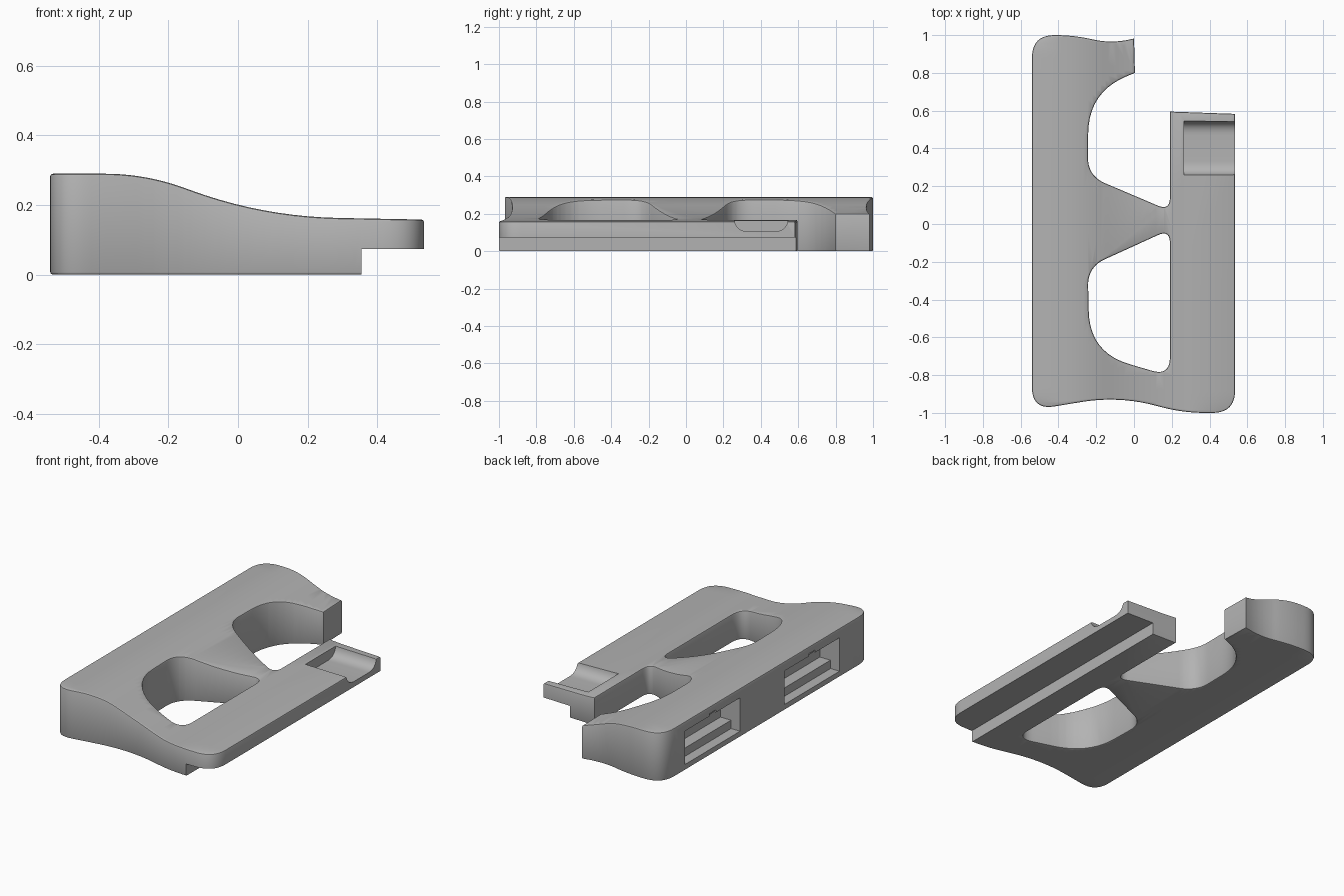
import bpy, bmesh
from mathutils import Vector, Matrix

if "Cube" in bpy.data.objects:
    bpy.data.objects.remove(bpy.data.objects["Cube"], do_unlink=True)

grey = bpy.data.materials.new("plain grey")
grey.use_nodes = True
grey.diffuse_color = (0.45, 0.45, 0.45, 1)
grey.node_tree.nodes["Principled BSDF"].inputs["Base Color"].default_value = (0.45, 0.45, 0.45, 1)


def rounded(points, closed=True, steps=10):
    """Round each corner of a polygon; every point is x, y, tangent length."""
    out, n = [], len(points)
    for i, (x, y, t) in enumerate(points):
        p = Vector((x, y))
        if t == 0 or (not closed and i in (0, n - 1)):
            out.append(p)
            continue
        a, b = (p + (Vector(points[j % n][:2]) - p).normalized() * t for j in (i - 1, i + 1))
        for k in range(steps + 1):
            s = k / steps
            out.append(a * (1 - s) ** 2 + p * 2 * s * (1 - s) + b * s * s)
    return out


def mesh_object(name, bm):
    bmesh.ops.recalc_face_normals(bm, faces=bm.faces)
    mesh = bpy.data.meshes.new(name)
    bm.to_mesh(mesh)
    bm.free()
    mesh.materials.append(grey)
    obj = bpy.data.objects.new(name, mesh)
    bpy.context.collection.objects.link(obj)
    return obj


def box(name, lo, hi):
    lo, hi = Vector(lo), Vector(hi)
    bm = bmesh.new()
    bmesh.ops.create_cube(bm, size=1, matrix=Matrix.Translation((lo + hi) / 2)
                          @ Matrix.Diagonal((hi - lo).to_4d()))
    return mesh_object(name, bm)


def cut(obj, cutter):
    mod = obj.modifiers.new("cut", 'BOOLEAN')
    mod.operation, mod.solver, mod.object = 'DIFFERENCE', 'EXACT', cutter
    bpy.context.view_layer.objects.active = obj
    bpy.ops.object.modifier_apply(modifier=mod.name)
    bpy.data.objects.remove(cutter, do_unlink=True)


# Plan outline with the open bay, and the closed window
outline = [(-.54, 1, .12), (-.32, 1, .1), (-.12, .955, .1), (0, .982, 0), (.005, .8, 0),
           (-.24, .7, .22), (-.245, .255, .1), (.19, .07, .07), (.19, .595, 0),
           (.535, .583, 0), (.535, -1, .12), (.26, -1, .12), (-.08, -.91, .2), (-.54, -.985, .12)]
window = [(-.245, -.228, .1), (.19, -.03, .07), (.19, -.805, .1), (-.235, -.68, .22)]
TOP, RIM = 0.29, 0.008

curve = bpy.data.curves.new("plan", 'CURVE')
curve.dimensions, curve.fill_mode = '2D', 'BOTH'
curve.extrude, curve.bevel_depth, curve.bevel_resolution = TOP / 2 - RIM, RIM, 1
curve.offset = -RIM
for loop in (outline, window):
    pts = rounded(loop)
    spline = curve.splines.new('POLY')
    spline.points.add(len(pts) - 1)
    for sp, p in zip(spline.points, pts):
        sp.co = (p.x, p.y, 0, 1)
    spline.use_cyclic_u = True
plan = bpy.data.objects.new("plan", curve)
bpy.context.collection.objects.link(plan)
bpy.context.view_layer.update()
solid = bpy.data.meshes.new_from_object(plan.evaluated_get(bpy.context.evaluated_depsgraph_get()))
bpy.data.objects.remove(plan, do_unlink=True)

# Slice the slab along x, then lower its top to the sweeping side profile
slope = rounded([(-.6, TOP, 0), (-.265, TOP, .12), (.07, .167, .22), (.6, .157, 0)], closed=False)


def height(x):
    for a, b in zip(slope, slope[1:]):
        if a.x <= x <= b.x:
            return a.y + (b.y - a.y) * (x - a.x) / (b.x - a.x)
    return TOP


bm = bmesh.new()
bm.from_mesh(solid)
bmesh.ops.remove_doubles(bm, verts=bm.verts, dist=0.0002)
for p in slope[1:-1]:
    bmesh.ops.bisect_plane(bm, geom=bm.verts[:] + bm.edges[:] + bm.faces[:],
                           plane_co=(p.x, 0, 0), plane_no=(1, 0, 0))
for v in bm.verts:
    v.co.z += TOP / 2 + (height(v.co.x) - TOP if v.co.z > 0 else 0)
body = mesh_object("bracket_body", bm)

# Rabbet under the low edge
cut(body, box("rabbet_cutter", (.355, -1.2, -.1), (.7, .8, .073)))

# Curved saddle in the low arm
bm = bmesh.new()
side = rounded([(.255, .2, 0), (.265, .105, .07), (.54, .105, .07), (.548, .2, 0)])
face = bm.faces.new([bm.verts.new((.265, p.x, p.y)) for p in side])
ext = bmesh.ops.extrude_face_region(bm, geom=[face])
bmesh.ops.translate(bm, vec=(.4, 0, 0), verts=[g for g in ext["geom"] if isinstance(g, bmesh.types.BMVert)])
cut(body, mesh_object("saddle_cutter", bm))

# Two stepped mounting pockets in the tall side
for y in (.52, -.42):
    cut(body, box("pocket_cutter", (-.7, y - .26, .035), (-.48, y + .26, .235)))
    cut(body, box("pocket_slot_cutter", (-.7, y - .26, .085), (-.41, y + .26, .195)))
    cut(body, box("pocket_notch_cutter", (-.7, y - .03, .15), (-.48, y + .03, .25)))

bpy.ops.object.select_all(action='DESELECT')
body.select_set(True)
bpy.context.view_layer.objects.active = body
bpy.ops.object.shade_smooth_by_angle(angle=0.6)
